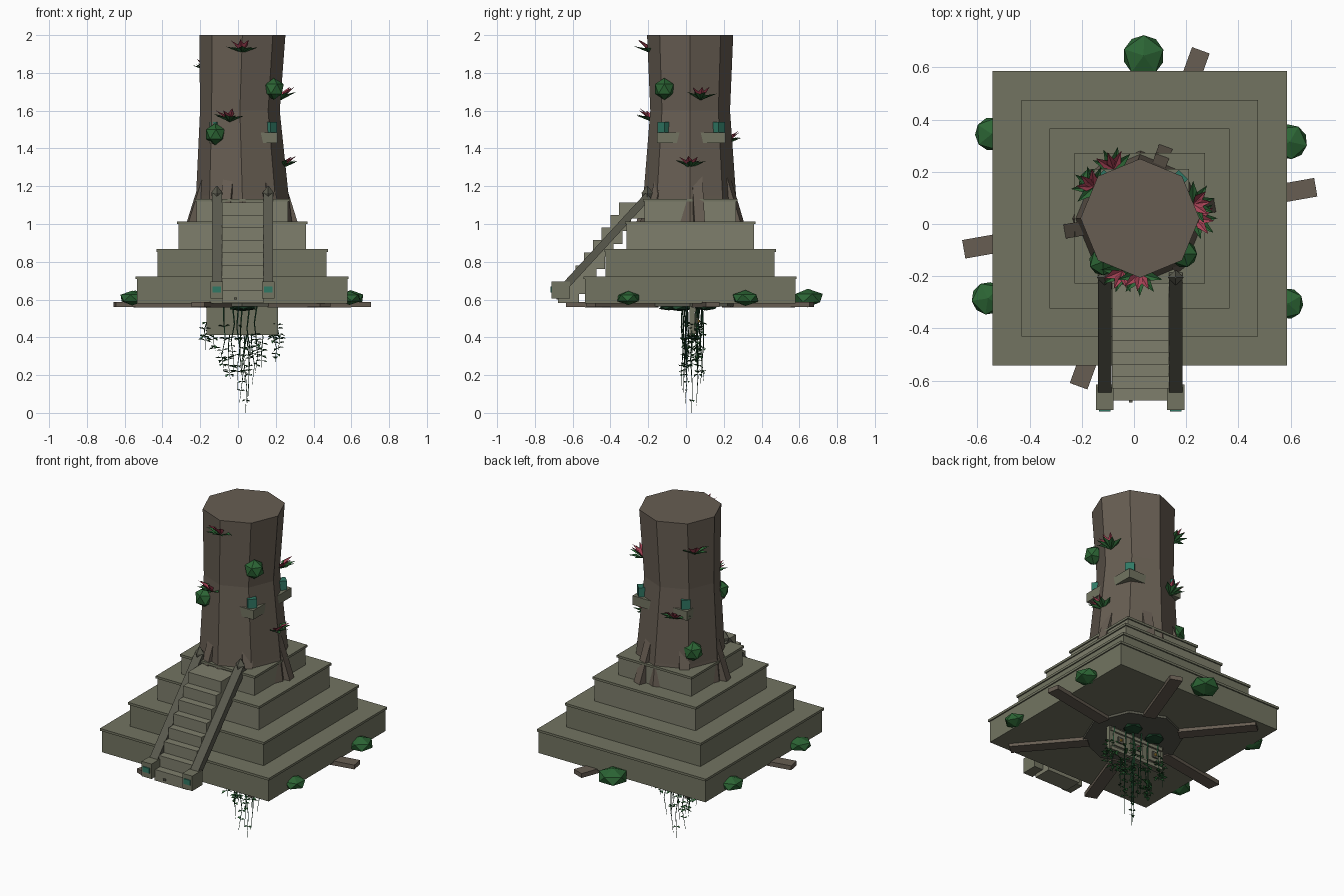
import bpy, bmesh, math, random
from mathutils import Vector, Matrix

if "Cube" in bpy.data.objects:
    bpy.data.objects.remove(bpy.data.objects["Cube"])

random.seed(4)
CX = CY = 0.022                       # axis of pyramid and trunk


def mat(name, r, g, b):
    m = bpy.data.materials.new(name)
    m.diffuse_color = (r, g, b, 1)
    m.use_nodes = True
    m.node_tree.nodes["Principled BSDF"].inputs["Base Color"].default_value = m.diffuse_color
    return m


STONE = mat("stone", .17, .175, .12)
PALE = mat("pale_stone", .21, .21, .15)
DARK = mat("dark_stone", .10, .10, .075)
BARK = mat("bark", .135, .11, .085)
GREEN = mat("leaf_green", .025, .13, .035)
DEEP = mat("vine_green", .012, .06, .025)
RED = mat("bloom_red", .42, .06, .10)
TEAL = mat("jade", .03, .19, .13)
GOLD = mat("gold", .6, .35, .04)


def mesh(name, verts, faces, m):
    me = bpy.data.meshes.new(name)
    me.from_pydata([tuple(v) for v in verts], [], faces)
    bm = bmesh.new()
    bm.from_mesh(me)
    bmesh.ops.recalc_face_normals(bm, faces=bm.faces)
    bm.to_mesh(me)
    bm.free()
    ob = bpy.data.objects.new(name, me)
    bpy.context.collection.objects.link(ob)
    me.materials.append(m)
    return ob


def loft(name, rings, m):
    """Skin a list of equal-length rings and cap both ends."""
    n = len(rings[0])
    faces = [(k * n + i, k * n + (i + 1) % n, (k + 1) * n + (i + 1) % n, (k + 1) * n + i)
             for k in range(len(rings) - 1) for i in range(n)]
    faces += [tuple(range(n)), tuple(range((len(rings) - 1) * n, len(rings) * n))]
    return mesh(name, [v for r in rings for v in r], faces, m)


def box(name, x0, x1, y0, y1, z0, z1, m):
    return loft(name, [[(x0, y0, z), (x1, y0, z), (x1, y1, z), (x0, y1, z)] for z in (z0, z1)], m)


def beam(name, p, q, w, t0, t1, m):
    """Rectangular bar from p to q, horizontal width w, thickness t0 to t1."""
    p, q = Vector(p), Vector(q)
    d = (q - p).normalized()
    s = d.cross(Vector((0, 0, 1))).normalized() * w / 2
    u = s.cross(d).normalized()
    return loft(name, [[c - s - u * t / 2, c + s - u * t / 2, c + s + u * t / 2, c - s + u * t / 2]
                       for c, t in ((p, t0), (q, t1))], m)


def ring(cx, cy, z, r, n=8, a0=0.0):
    return [(cx + r * math.cos(a0 + math.tau * i / n), cy + r * math.sin(a0 + math.tau * i / n), z)
            for i in range(n)]


def polar(a, r, z):
    return Vector((CX + r * math.cos(math.radians(a)), CY + r * math.sin(math.radians(a)), z))


def bush(name, c, r, squash, m, spin=0.3):
    bm = bmesh.new()
    bmesh.ops.create_icosphere(bm, subdivisions=1, radius=r, matrix=Matrix.Translation(c)
                               @ Matrix.Diagonal((1, 1, squash, 1)) @ Matrix.Rotation(spin, 4, 'Z'))
    me = bpy.data.meshes.new(name)
    bm.to_mesh(me)
    bm.free()
    me.materials.append(m)
    bpy.context.collection.objects.link(bpy.data.objects.new(name, me))


def leaf(verts, faces, base, d, length, width):
    """Add one folded diamond leaf to a vertex and face list."""
    d = d.normalized()
    s = d.cross(Vector((0, 0, 1))).normalized() * width / 2
    u = s.cross(d).normalized() * width * .3
    k = len(verts)
    verts += [base, base + d * length * .5 + s + u, base + d * length, base + d * length * .5 - s + u]
    faces += [(k, k + 1, k + 2), (k, k + 2, k + 3)]


# Stepped pyramid with thin projecting lips
levels = [(.557, .578, .722, STONE), (.447, .722, .867, STONE),
          (.338, .867, 1.013, PALE), (.243, 1.013, 1.133, PALE)]
for i, (h, z0, z1, m) in enumerate(levels):
    box(f"tier_{i+1}", CX - h, CX + h, CY - h, CY + h, z0, z1 - .012, m)
    h += .007
    box(f"tier_lip_{i+1}", CX - h, CX + h, CY - h, CY + h, z1 - .014, z1, STONE)

# Octagonal trunk
loft("trunk", [ring(.025, .02, 1.0, .262), ring(.023, .02, 1.15, .245),
               ring(.01, .022, 1.6, .211), ring(.023, .022, 2.0, .228)], BARK)

# Buttresses on the trunk and roots beneath the platform
for i in range(6):
    a = 10 + 60 * i
    beam(f"buttress_{i+1}", polar(a, .27, 1.0), polar(a, .19, 1.285), .055, .05, .03, BARK)
    beam(f"root_{i+1}", polar(a, .25, .572), polar(a, .685, .573), .072, .03, .026, BARK)
loft("root_plate", [ring(CX, CY, .564, .28), ring(CX, CY, .58, .28)], DARK)

# Square ledge poking through the trunk, jade block on each corner
box("trunk_ledge", .028 - .182, .028 + .182, .028 - .182, .028 + .182, 1.43, 1.485, STONE)
for sx in (-1, 1):
    for sy in (-1, 1):
        cx, cy = .028 + sx * .143, .028 + sy * .143
        loft("jade_block", [ring(cx, cy, z, .036, 4) for z in (1.48, 1.54)], TEAL)

# Staircase
for i in range(8):
    z, y = 1.113 - .0663 * i, -.355 - .046 * i
    box(f"step_{i+1}", -.085, .135, y, -.2 if i == 0 else y + .11, max(z - .085, .583), z, PALE)
box("bottom_stud", -.02, -.005, -.685, -.67, .6, .612, DARK)
for x in (-.112, .16):
    beam("stair_rail", (x, -.65, .66), (x, -.2, 1.15), .052, .04, .04, DARK)
    box("stair_pedestal", x - .033, x + .033, -.712, -.615, .605, .695, STONE)
    box("pedestal_jade", x - .022, x + .022, -.718, -.70, .637, .668, TEAL)
    loft("rail_finial", [ring(x, -.205, 1.12, .022, 4), ring(x, -.205, 1.165, .03, 4),
                         ring(x, -.205, 1.2, .004, 4)], DARK)

# Shrubs around the base and on the trunk
for i, (x, y, r) in enumerate([(.037, .645, .088), (-.545, .345, .072), (.597, .315, .075),
                               (-.56, -.285, .07), (.59, -.305, .066)]):
    bush(f"base_shrub_{i+1}", (x, y, .608), r, .56, GREEN, .3 + i)
for i, (x, y, z) in enumerate([(.19, -.115, 1.715), (-.12, -.145, 1.475), (-.16, .16, 1.23)]):
    bush(f"trunk_shrub_{i+1}", (x, y, z), .058, 1, GREEN, i)

# Bromeliads: green outer leaves and red inner leaves
for i, (a, z) in enumerate([(-90, 1.905), (-108, 1.54), (15, 1.655), (0, 1.295), (146, 1.805), (118, 1.42)]):
    base = polar(a, .212, z)
    for part, m, spreads, elev, ln in (("green", GREEN, (-75, -38, 0, 38, 75), 24, .095),
                                       ("red", RED, (-50, -8, 30), 42, .1)):
        vs, fs = [], []
        for s in spreads:
            t, e = math.radians(a + s), math.radians(elev + random.uniform(-6, 6))
            leaf(vs, fs, base, Vector((math.cos(t) * math.cos(e), math.sin(t) * math.cos(e), math.sin(e))),
                 ln, .034)
        mesh(f"bromeliad_{part}_{i+1}", vs, fs, m)

# Carved panel hanging under the platform
box("hanging_panel", -.167, .213, .018, .046, .412, .575, STONE)
for z in (.417, .535):
    box("panel_border", -.16, .206, .044, .053, z, z + .02, PALE)
for k in range(3):
    x = -.1 + k * .123
    box("panel_carving", x - .042, x + .042, .044, .056, .447, .525, PALE)
    box("panel_inlay", x - .018, x + .018, .055, .064, .468, .504, DARK)
    bush("panel_stud", (x, .066, .486), .009, 1, GOLD if k != 1 else RED)

# Leafy pads where the vines begin
for x, y, r in ((.025, -.03, .08), (-.06, .1, .06), (.1, .11, .06), (.03, -.09, .06)):
    bush("vine_pad", (x, y, .556), r, .22, DEEP)

# Hanging vines: x, y, tip height
vines = [(.04, .03, 0.0), (.015, .0, .05), (.055, .06, .04), (.0, -.02, .12), (.03, .09, .17),
         (-.05, .06, .18), (-.03, .0, .19), (.08, .08, .15), (.1, .0, .21), (.13, .07, .24),
         (-.08, .01, .22), (-.13, .06, .33), (-.18, .03, .32), (.2, .05, .27), (.22, .03, .33), (.06, -.01, .09)]
vs, fs = [], []
for i, (x, y, tip) in enumerate(vines):
    path = []
    for k in range(5):
        t = k / 4
        w = .009 * math.sin(3 * t * math.pi + i)
        path.append(Vector((x * .9 + x * .1 * t + w, y + w * .6, .565 + (tip - .565) * t)))
    loft(f"vine_{i+1}", [ring(p.x, p.y, p.z, .0052 - .001 * k, 3) for k, p in enumerate(path)], DEEP)
    outer = x < -.04 or x > .09
    for k in range(8 if outer else 5):
        t = random.uniform(.3 if outer else .2, .95) * 4
        p = path[int(t)].lerp(path[int(t) + 1], t % 1)
        a = random.uniform(0, math.tau)
        for sgn in (1, -1):
            leaf(vs, fs, p, Vector((sgn * math.cos(a), sgn * math.sin(a) * .6, random.uniform(-.5, .3))),
                 .036 if outer else .024, .022)
mesh("vine_leaves", vs, fs, GREEN)
